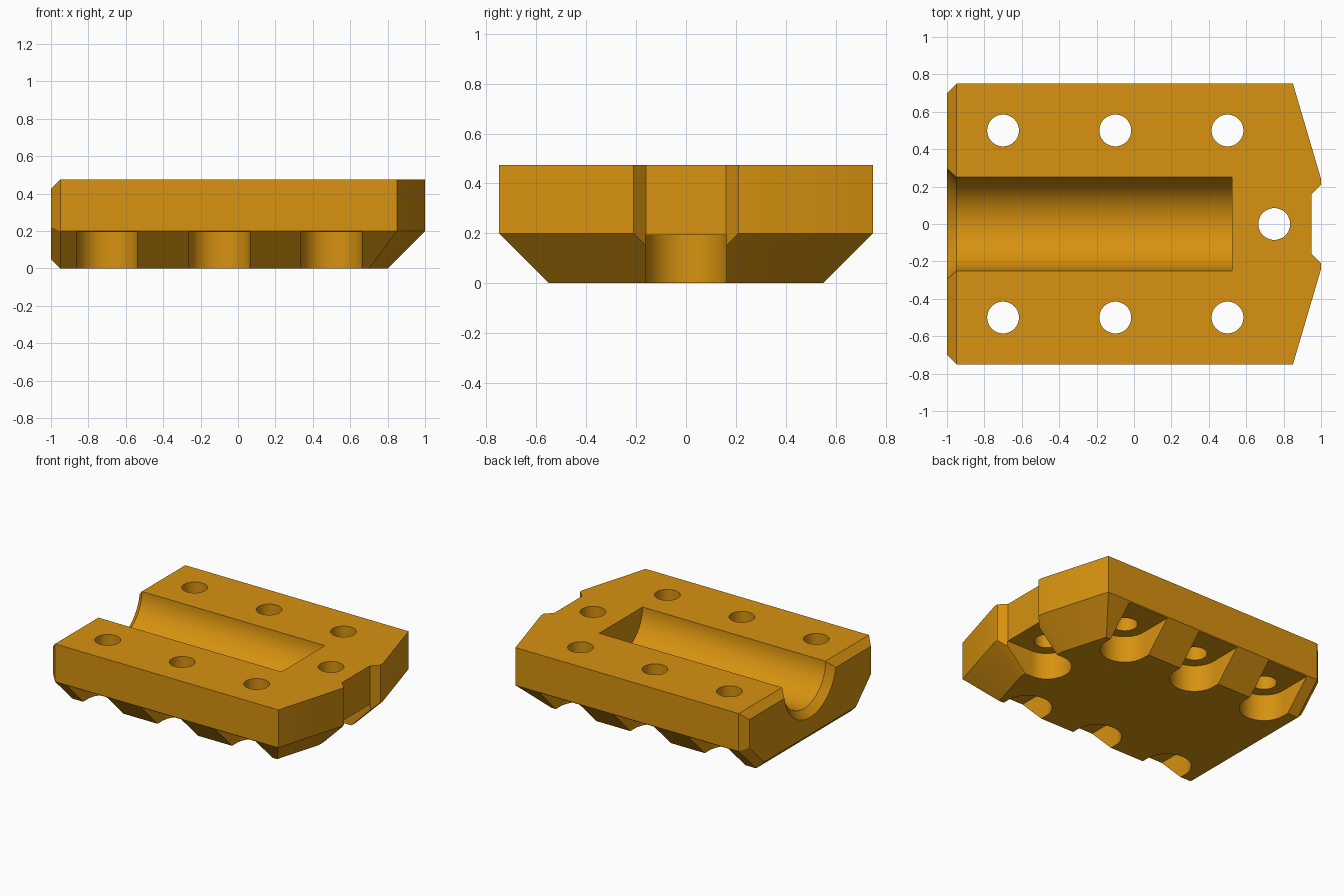
import bpy, bmesh, math
from mathutils import Vector

if "Cube" in bpy.data.objects:
    bpy.data.objects.remove(bpy.data.objects["Cube"])

TOP, WALL, CH = 0.475, 0.2, 0.05   # height, start of the lower slope, end chamfer

mat = bpy.data.materials.new("amber orange")
mat.diffuse_color = (0.68, 0.288, 0.005, 1)
mat.use_nodes = True
mat.node_tree.nodes["Principled BSDF"].inputs["Base Color"].default_value = mat.diffuse_color


def make_object(name, bm):
    bmesh.ops.recalc_face_normals(bm, faces=bm.faces[:])
    me = bpy.data.meshes.new(name)
    bm.to_mesh(me)
    bm.free()
    me.materials.append(mat)
    ob = bpy.data.objects.new(name, me)
    bpy.context.collection.objects.link(ob)
    return ob


def loft(name, rings):
    """Closed solid through rings of equal point count."""
    bm = bmesh.new()
    vs = [[bm.verts.new(p) for p in r] for r in rings]
    n = len(vs[0])
    for a, b in zip(vs, vs[1:]):
        for i in range(n):
            j = (i + 1) % n
            bm.faces.new((a[i], a[j], b[j], b[i]))
    bm.faces.new(vs[0][::-1])
    bm.faces.new(vs[-1])
    return make_object(name, bm)


def prism(name, pts, z0, z1):
    return loft(name, [[(x, y, z) for x, y in pts] for z in (z0, z1)])


def arc(cx, cy, r, a0, a1, n):
    return [(cx + r * math.cos(a0 + (a1 - a0) * i / n),
             cy + r * math.sin(a0 + (a1 - a0) * i / n)) for i in range(n + 1)]


# Body block trimmed by planes
bm = bmesh.new()
bmesh.ops.create_cube(bm, size=1)
for v in bm.verts:
    v.co = Vector((v.co.x * 2, v.co.y * 1.5, (v.co.z + 0.5) * TOP))
nose = Vector((0.51, 0.15, 0)).normalized()
d = math.sqrt(0.5)
planes = [((1, 0, WALL), (1, 0, -1)),             # lower slope at the nose
          ((-1 + CH, 0, TOP), (-1, 0, 1)),        # end chamfer, top
          ((-1 + CH, 0, 0), (-1, 0, -1))]         # end chamfer, bottom
for s in (-1, 1):
    planes += [((0.85, s * 0.75, WALL), (nose.x, s * nose.y, 0)),    # angled nose
               ((0.85, s * 0.75, WALL), (nose.x, s * nose.y, -1)),   # slope below it
               ((0, s * 0.75, WALL), (0, s, -1)),                    # side slope
               ((-1 + CH, s * 0.75, WALL), (-1, s, 0)),              # end chamfer, side
               ((-1 + CH, s * 0.75, WALL), (-1, s * d, -d))]         # end chamfer, slope
for co, no in planes:
    geom = bm.verts[:] + bm.edges[:] + bm.faces[:]
    res = bmesh.ops.bisect_plane(bm, geom=geom, plane_co=co, plane_no=Vector(no).normalized(),
                                 clear_outer=True, dist=1e-6)
    edges = [e for e in res["geom_cut"] if isinstance(e, bmesh.types.BMEdge)]
    bmesh.ops.contextual_create(bm, geom=edges)
body = make_object("mounting_block", bm)

cutters = []

# Screw holes, each with a round-ended pocket opening outward underneath
screws = [(x, s * 0.5, s * math.pi / 2) for x in (-0.7, -0.1, 0.5) for s in (-1, 1)]
screws.append((0.75, 0, 0))
R = 0.163
for x, y, out in screws:
    cutters.append(prism("screw_hole_cutter", arc(x, y, 0.085, 0, 2 * math.pi, 48)[:-1], -0.1, 0.6))
    pts = arc(x, y, R, out + math.pi / 2, out + 1.5 * math.pi, 32)
    ox, oy = 0.5 * math.cos(out), 0.5 * math.sin(out)
    pts += [(pts[-1][0] + ox, pts[-1][1] + oy), (pts[0][0] + ox, pts[0][1] + oy)]
    cutters.append(prism("pocket_cutter", pts, -0.1, 0.194))

# Half-round groove with a flared mouth
cutters.append(loft("groove_cutter", [
    [(x, y, z) for y, z in arc(0, TOP, r, 0, 2 * math.pi, 96)[:-1]]
    for x, r in ((-1.05, 0.35), (-0.95, 0.25), (0.525, 0.25))]))

# Notch in the nose
cutters.append(prism("notch_cutter", [(0.95, -0.16), (1.05, -0.26), (1.05, 0.26), (0.95, 0.16)], -0.1, 0.6))

bpy.context.view_layer.objects.active = body
for c in cutters:
    c.hide_render = True
    m = body.modifiers.new("cut", 'BOOLEAN')
    m.operation, m.solver, m.object = 'DIFFERENCE', 'EXACT', c
    bpy.ops.object.modifier_apply(modifier=m.name)
for c in cutters:
    bpy.data.objects.remove(c)

bpy.ops.object.select_all(action='DESELECT')
body.select_set(True)
bpy.ops.object.shade_smooth_by_angle(angle=math.radians(25))
